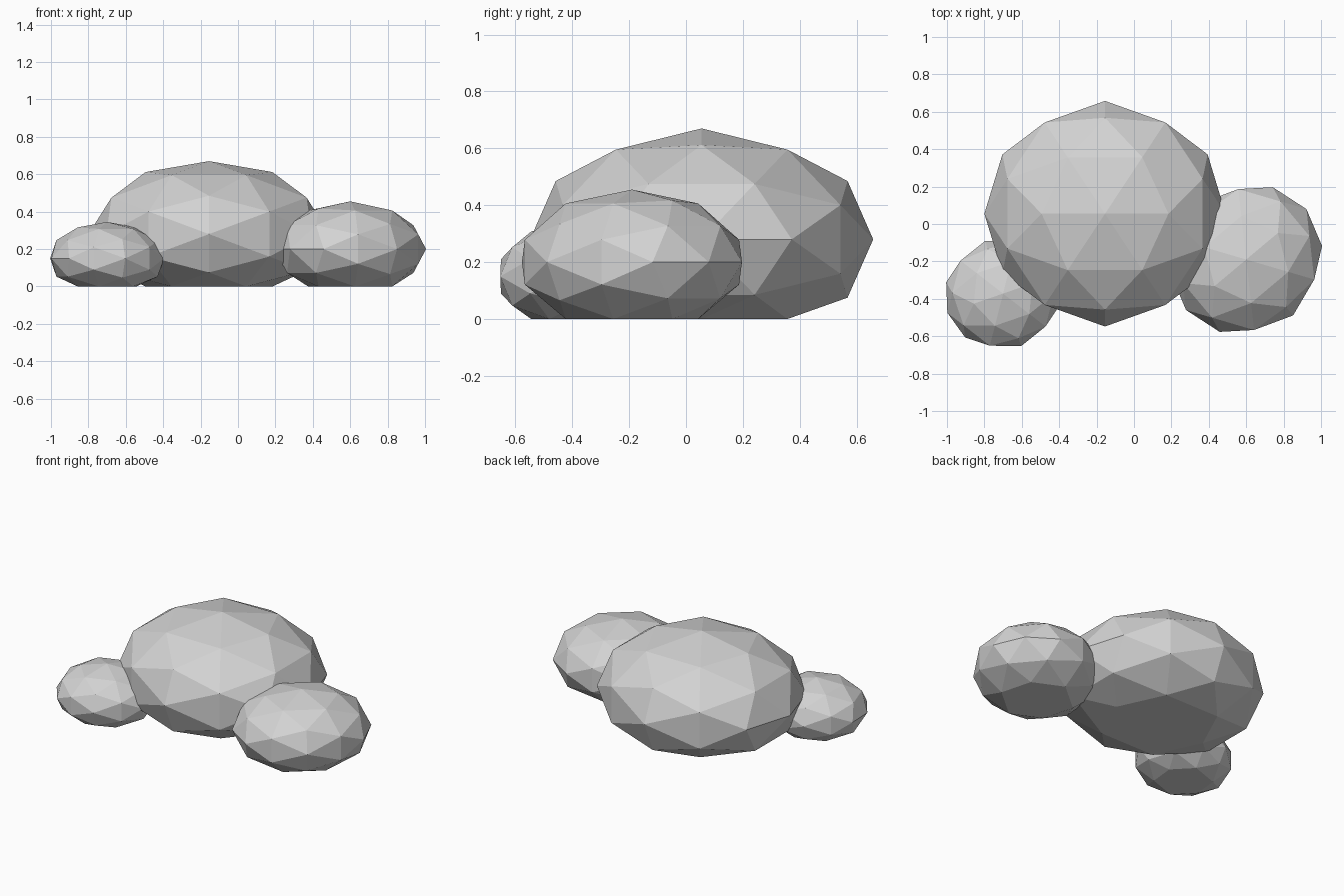
import bpy, bmesh, math
from mathutils import Matrix, Vector

cube = bpy.data.objects.get("Cube")
if cube:
    bpy.data.objects.remove(cube, do_unlink=True)

stone = bpy.data.materials.new("stone_grey")
stone.use_nodes = True
grey = (0.65, 0.65, 0.65, 1)
stone.diffuse_color = grey
bsdf = stone.node_tree.nodes["Principled BSDF"]
bsdf.inputs["Base Color"].default_value = grey
bsdf.inputs["Roughness"].default_value = 0.9


def boulder(name, centre, radii, turn):
    """Squashed faceted ball, pressed flat where it meets the ground."""
    bm = bmesh.new()
    bmesh.ops.create_icosphere(bm, subdivisions=2, radius=1)
    # Tip the ball so that an edge, not a corner, lies on top
    tip = Matrix.Rotation(-math.atan(0.618), 4, 'Y')
    squash = Matrix.Diagonal((*radii, 1))
    spin = Matrix.Rotation(math.radians(turn), 4, 'Z')
    bm.transform(Matrix.Translation(Vector(centre)) @ spin @ squash @ tip)
    for v in bm.verts:
        v.co.z = max(v.co.z, 0)
    bmesh.ops.recalc_face_normals(bm, faces=bm.faces)
    mesh = bpy.data.meshes.new(name)
    bm.to_mesh(mesh)
    bm.free()
    mesh.materials.append(stone)
    bpy.context.collection.objects.link(bpy.data.objects.new(name, mesh))


boulder("large_boulder", (-0.155, 0.055, 0.28), (0.645, 0.603, 0.39), 0)
boulder("medium_boulder", (0.6, -0.19, 0.2), (0.42, 0.39, 0.255), 40)
boulder("small_boulder", (-0.7, -0.372, 0.15), (0.315, 0.297, 0.195), 19)
